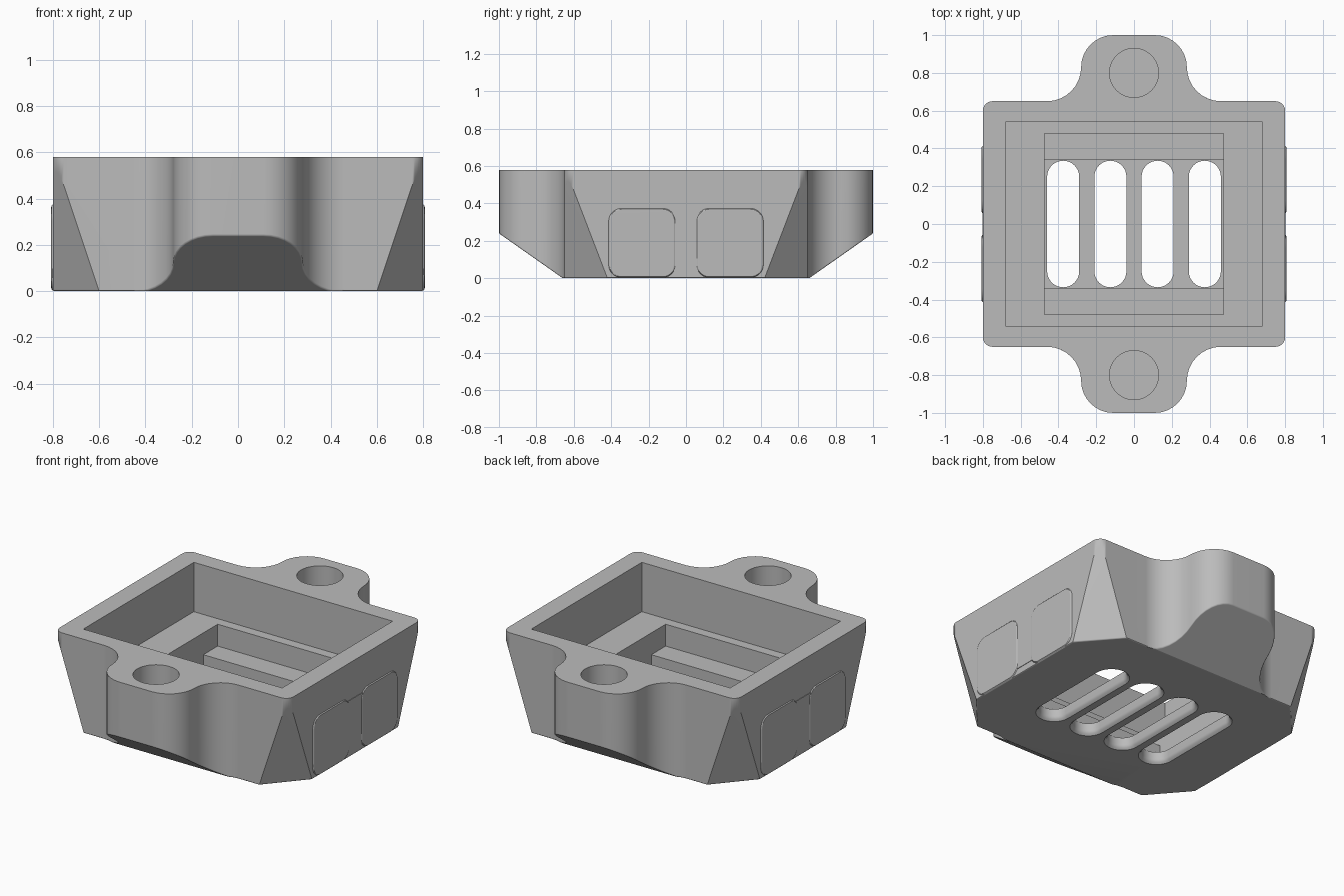
import bpy, bmesh
from math import cos, sin, pi, radians
from mathutils import Vector

cube = bpy.data.objects.get("Cube")
if cube:
    bpy.data.objects.remove(cube, do_unlink=True)

grey = bpy.data.materials.new("plain grey")
grey.use_nodes = True
grey.diffuse_color = (0.5, 0.5, 0.5, 1)
grey.node_tree.nodes["Principled BSDF"].inputs["Base Color"].default_value = (0.5, 0.5, 0.5, 1)

HEIGHT = 0.58


def arc(cx, cy, r, start, end, n=8):
    """Points along an arc, angles in degrees."""
    angles = [radians(start + (end - start) * i / n) for i in range(n + 1)]
    return [(cx + r * cos(a), cy + r * sin(a)) for a in angles]


def rounded_rect(hx, hy, r, n=8):
    return [p for sx, sy, a in ((1, 1, 0), (-1, 1, 90), (-1, -1, 180), (1, -1, 270))
            for p in arc(sx * (hx - r), sy * (hy - r), r, a, a + 90, n)]


def loft(rings):
    """Closed solid through rings of equal point count: [(z, points), ...]."""
    bm = bmesh.new()
    loops = [[bm.verts.new((x, y, z)) for x, y in pts] for z, pts in rings]
    for low, high in zip(loops, loops[1:]):
        for i in range(len(low)):
            j = (i + 1) % len(low)
            bm.faces.new((low[i], low[j], high[j], high[i]))
    bm.faces.new(loops[0][::-1])
    bm.faces.new(loops[-1])
    bmesh.ops.remove_doubles(bm, verts=bm.verts, dist=1e-5)
    bmesh.ops.recalc_face_normals(bm, faces=bm.faces)
    return bm


def finish(bm, name):
    mesh = bpy.data.meshes.new(name)
    bm.to_mesh(mesh)
    bm.free()
    obj = bpy.data.objects.new(name, mesh)
    bpy.context.collection.objects.link(obj)
    mesh.materials.append(grey)
    return obj


def activate(obj):
    bpy.ops.object.select_all(action='DESELECT')
    obj.select_set(True)
    bpy.context.view_layer.objects.active = obj


def smooth(obj):
    activate(obj)
    bpy.ops.object.shade_smooth_by_angle(angle=radians(30))
    mod = obj.modifiers.new("even shading", 'WEIGHTED_NORMAL')
    mod.keep_sharp = True


def slice_off(bm, point, normal):
    """Cut away the side the normal points to and cap the cut."""
    geom = bm.verts[:] + bm.edges[:] + bm.faces[:]
    bmesh.ops.bisect_plane(bm, geom=geom, plane_co=point, plane_no=normal, clear_outer=True)
    rim = [e for e in bm.edges if e.is_boundary]
    bmesh.ops.edgeloop_fill(bm, edges=rim)
    bmesh.ops.recalc_face_normals(bm, faces=bm.faces)


def subtract(obj, cutter):
    cutter.hide_render = True
    mod = obj.modifiers.new("cut", 'BOOLEAN')
    mod.operation = 'DIFFERENCE'
    mod.solver = 'EXACT'
    mod.object = cutter
    activate(obj)
    bpy.ops.object.modifier_apply(modifier=mod.name)
    bpy.data.objects.remove(cutter, do_unlink=True)


# Housing outline: one quarter, mirrored into a rectangle with two mounting ears
quarter = (arc(0.75, 0.6, 0.05, 0, 90, 6) + arc(0.46, 0.83, 0.18, 270, 180)
           + arc(0.11, 0.83, 0.17, 0, 90)[1:])
half = quarter + [(-x, y) for x, y in quarter[::-1]]
outline = half + [(-x, -y) for x, y in half]
bm = loft([(0, outline), (HEIGHT, outline)])

# Sloped undersides of the ears and slanted corner facets
for s in (1, -1):
    slice_off(bm, (0, s * 0.6585, 0), Vector((0, s * 0.24, -0.3415)).normalized())
    for t in (1, -1):
        slice_off(bm, (s * 0.6, t * 0.65, 0),
                  Vector((s / 0.2, t / 0.23, -1 / 0.6)).normalized())

# Softened lower rim
bm.normal_update()
rim = [e for e in bm.edges if len(e.link_faces) == 2
       and sum(f.normal.z < -0.5 for f in e.link_faces) == 1]
bmesh.ops.bevel(bm, geom=rim, offset=0.03, segments=3, profile=0.5,
                affect='EDGES', clamp_overlap=True)
housing = finish(bm, "housing")

# Stepped tray inside
for hx, hy, low, high in ((0.68, 0.54, 0.275, 0.7), (0.475, 0.48, 0.14, 0.4),
                          (0.475, 0.34, 0.07, 0.3)):
    rect = [(hx, hy), (-hx, hy), (-hx, -hy), (hx, -hy)]
    subtract(housing, finish(loft([(low, rect), (high, rect)]), "tray_cutter"))

# Four vent slots with eased lower edges
for i in range(4):
    cx = -0.375 + 0.25 * i
    rings = []
    for z, grow in ((-0.01, 0.02), (0, 0.018), (0.01, 0.007), (0.025, 0), (0.2, 0)):
        r = 0.085 + grow
        slot = arc(cx, 0.25, r, 0, 180, 16) + arc(cx, -0.25, r, 180, 360, 16)
        rings.append((z, slot))
    subtract(housing, finish(loft(rings), "slot_cutter"))

# Blind screw holes in the ears
for s in (1, -1):
    circle = arc(0, s * 0.8, 0.13, 0, 360, 40)[:-1]
    subtract(housing, finish(loft([(0.28, circle), (0.7, circle)]), "hole_cutter"))
smooth(housing)


# Thin raised grip pads on both sides, joined by a lower strip
def side_plate(name, side, y, half_width, top, reach, radius):
    pts = rounded_rect(half_width, top / 2 - 0.001, radius)
    bm = loft([(0.74, pts), (reach, pts)])
    face = max(bm.faces, key=lambda f: f.calc_center_median().z)
    bmesh.ops.bevel(bm, geom=face.edges[:], offset=0.012, segments=3, profile=0.5,
                    affect='EDGES', clamp_overlap=True)
    for v in bm.verts:
        v.co = (side * v.co.z, y + v.co.x, top / 2 + 0.001 + v.co.y)
    bmesh.ops.recalc_face_normals(bm, faces=bm.faces)
    smooth(finish(bm, name))


for side, label in ((1, "left"), (-1, "right")):
    for end, place in ((1, "back"), (-1, "front")):
        side_plate(f"{label}_{place}_grip_pad", side, end * 0.235, 0.18, 0.375, 0.807, 0.07)
    # The strip stops above the softened lower rim
    strip = [(-0.08, 0.04), (0.08, 0.04), (0.08, 0.35), (-0.08, 0.35)]
    bm = loft([(0.74, strip), (0.803, strip)])
    for v in bm.verts:
        v.co = (side * v.co.z, v.co.x, v.co.y)
    bmesh.ops.recalc_face_normals(bm, faces=bm.faces)
    smooth(finish(bm, f"{label}_grip_strip"))
